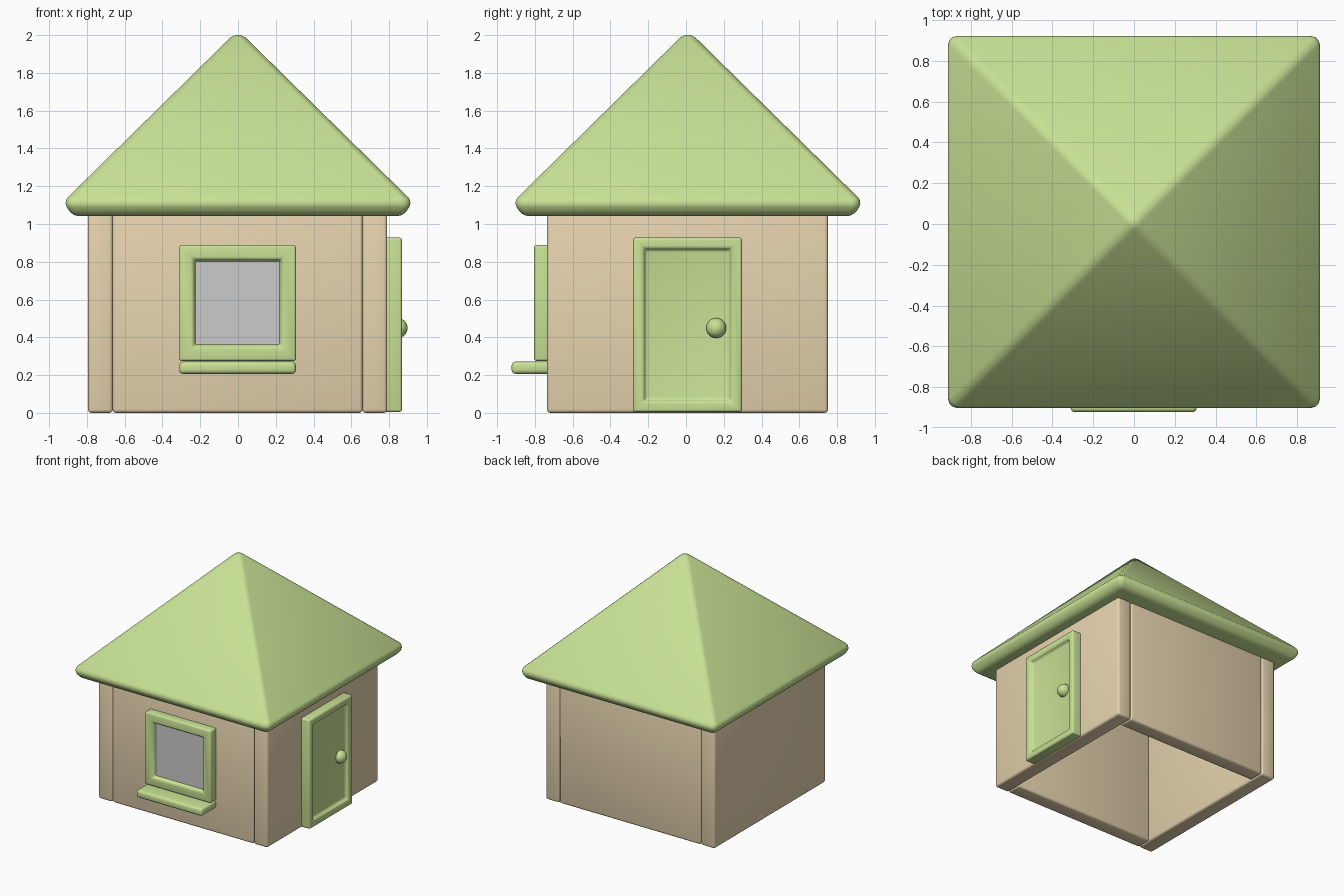
import bpy, bmesh, math
from mathutils import Vector

if "Cube" in bpy.data.objects:
    bpy.data.objects.remove(bpy.data.objects["Cube"])


def material(name, color):
    m = bpy.data.materials.new(name)
    m.diffuse_color = (*color, 1)
    m.use_nodes = True
    m.node_tree.nodes["Principled BSDF"].inputs["Base Color"].default_value = m.diffuse_color
    return m


GREEN = material("green_paint", (0.58, 0.76, 0.30))
TAN = material("tan_wall", (0.80, 0.66, 0.43))


def finish(bm, name, mat=None, bevel=0.0):
    """Round all real corners, shade smooth and link the object."""
    bmesh.ops.recalc_face_normals(bm, faces=bm.faces[:])
    if bevel:
        edges = [e for e in bm.edges if e.calc_face_angle(0) > 0.1]
        bmesh.ops.bevel(bm, geom=edges, offset=bevel, segments=3, profile=0.5,
                        affect='EDGES', clamp_overlap=True)
    mesh = bpy.data.meshes.new(name)
    bm.to_mesh(mesh)
    bm.free()
    mesh.shade_smooth()
    mesh.set_sharp_from_angle(angle=math.radians(40))
    if mat:
        mesh.materials.append(mat)
    ob = bpy.data.objects.new(name, mesh)
    bpy.context.collection.objects.link(ob)
    return ob


def box_mesh(lo, hi):
    bm = bmesh.new()
    bmesh.ops.create_cube(bm, size=1)
    lo, hi = Vector(lo), Vector(hi)
    for v in bm.verts:
        v.co = Vector(v.co[i] * (hi[i] - lo[i]) + (hi[i] + lo[i]) / 2 for i in range(3))
    return bm


def box(name, lo, hi, mat=None, bevel=0.018):
    return finish(box_mesh(lo, hi), name, mat, bevel)


def framed_block(name, lo, hi, facing, rim, depth):
    """Block with a raised rim round a recessed panel on one face."""
    bm = box_mesh(lo, hi)
    bm.normal_update()
    face = max(bm.faces, key=lambda f: f.normal.dot(Vector(facing)))
    bmesh.ops.inset_region(bm, faces=[face], thickness=rim - 0.012, use_even_offset=True)
    bmesh.ops.inset_region(bm, faces=[face], thickness=0.012, use_even_offset=True)
    bmesh.ops.translate(bm, verts=face.verts[:], vec=-Vector(facing) * depth)
    return finish(bm, name, GREEN, 0.013)


# Walls: two full-length sides with the front and back set between them
Y0, Y1, TOP, T = -0.735, 0.752, 1.06, 0.131
for side, x0 in (("left", -0.794), ("right", 0.659)):
    box(side + "_wall", (x0, Y0, 0), (x0 + T, Y1, TOP), TAN)
for side, y0 in (("front", Y0), ("back", Y1 - T)):
    box(side + "_wall", (-0.664, y0, 0), (0.66, y0 + T, TOP), TAN)

# Pyramid roof with an undercut eave
bm = bmesh.new()
CY, BASE = 0.01, 1.042
signs = [(-1, -1), (1, -1), (1, 1), (-1, 1)]
low, eave = [[bm.verts.new((s * h, t * h + CY, z)) for s, t in signs]
             for h, z in ((0.876, BASE), (0.925, 1.117))]
apex = bm.verts.new((0, CY, 2.02))
bm.faces.new(low)
for i in range(4):
    j = (i + 1) % 4
    bm.faces.new((low[i], low[j], eave[j], eave[i]))
    bm.faces.new((eave[i], eave[j], apex))
roof = finish(bm, "roof", GREEN, 0.032)
peak = max(v.co.z for v in roof.data.vertices)
for v in roof.data.vertices:
    v.co.z = BASE + (v.co.z - BASE) * (2.0 - BASE) / (peak - BASE)

# Window on the front
framed_block("window_frame", (-0.311, -0.804, 0.275), (0.307, -0.70, 0.889),
             (0, -1, 0), 0.085, 0.032)
box("window_glass", (-0.225, -0.777, 0.36), (0.221, -0.74, 0.804), None, 0)
box("window_sill", (-0.311, -0.923, 0.207), (0.307, -0.70, 0.271), GREEN, 0.02)

# Door on the right side, with a ball knob
framed_block("door", (0.75, -0.28, 0.005), (0.868, 0.296, 0.928), (1, 0, 0), 0.066, 0.028)
bm = bmesh.new()
bmesh.ops.create_uvsphere(bm, u_segments=32, v_segments=16, radius=0.053)
knob = finish(bm, "door_knob", GREEN)
knob.location = (0.845, 0.16, 0.449)
